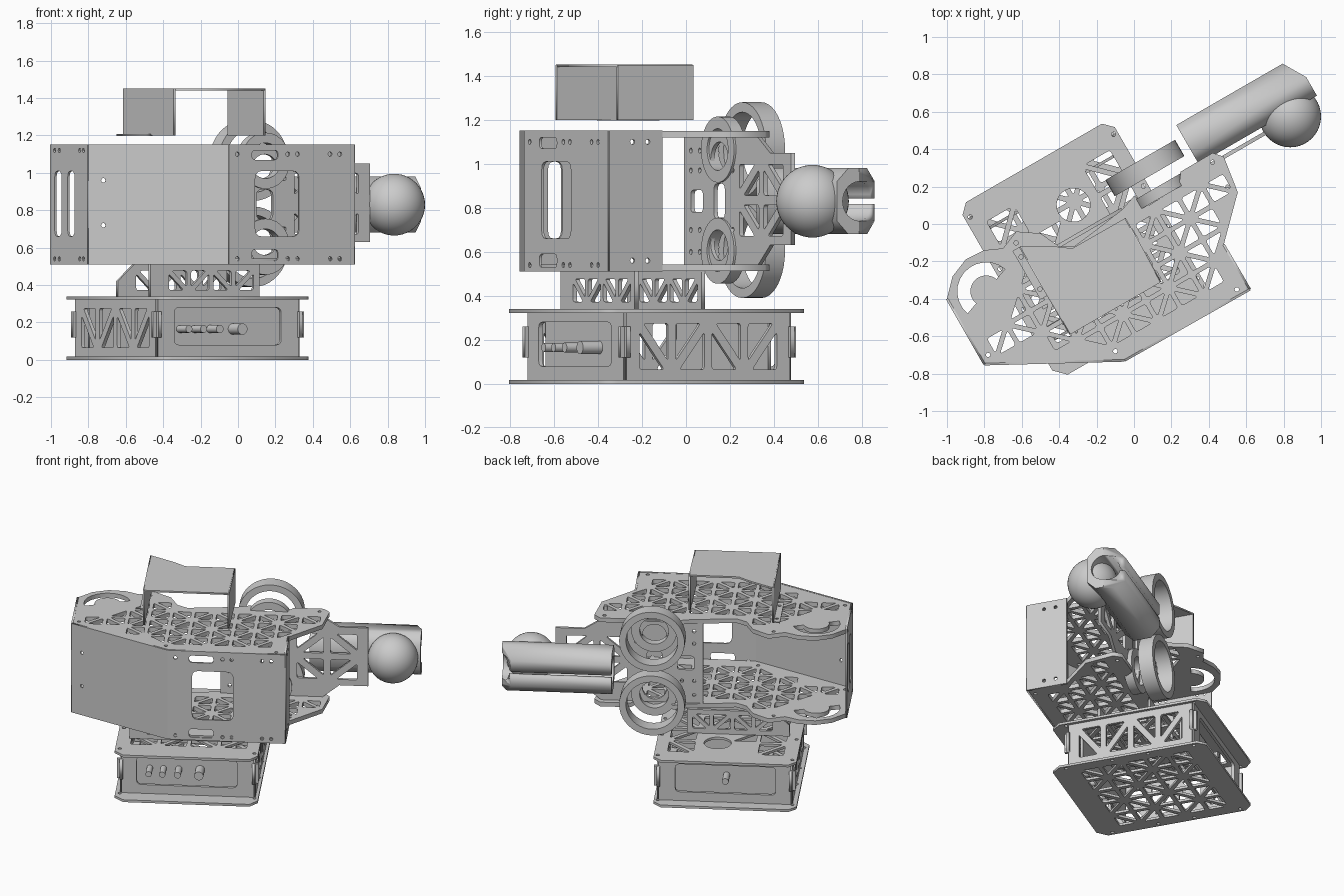
import bpy, bmesh
from math import cos, sin, pi, radians, hypot
from mathutils import Matrix, Vector

if "Cube" in bpy.data.objects:
    bpy.data.objects.remove(bpy.data.objects["Cube"])

C, S = cos(radians(30)), sin(radians(30))
TURN = Matrix.Rotation(radians(30), 4, 'Z')   # whole machine is turned 30 degrees


def uv(x, y):
    return (x * C + y * S, -x * S + y * C)


def circle(x, y, r, n=20):
    return [(x + r * cos(2 * pi * i / n), y + r * sin(2 * pi * i / n)) for i in range(n)]


def rect(x0, y0, x1, y1):
    return [(x0, y0), (x1, y0), (x1, y1), (x0, y1)]


def rounded(poly, r):
    out = []
    for i, p in enumerate(poly):
        p, a, b = Vector(p), Vector(poly[i - 1]), Vector(poly[(i + 1) % len(poly)])
        s = p + (a - p).normalized() * min(r, (a - p).length * .4)
        e = p + (b - p).normalized() * min(r, (b - p).length * .4)
        out += [tuple((1 - t) ** 2 * s + 2 * t * (1 - t) * p + t * t * e) for t in (0, .33, .67, 1)]
    return out


def truss(x0, y0, x1, y1, nx, ny, gap=.014):
    """Rounded triangular cut-outs filling a rectangle."""
    holes, w, h = [], (x1 - x0) / nx, (y1 - y0) / ny
    for i in range(nx):
        for j in range(ny):
            a, b, c, d = rect(x0 + i * w, y0 + j * h, x0 + i * w + w, y0 + j * h + h)
            for t in ([(a, b, c), (a, c, d)] if (i + j) % 2 else [(a, b, d), (b, c, d)]):
                P = [Vector(p) for p in t]
                L = [(P[1] - P[2]).length, (P[2] - P[0]).length, (P[0] - P[1]).length]
                m = sum((p * l for p, l in zip(P, L)), Vector((0, 0))) / sum(L)
                k = 1 - gap / (w * h / sum(L))
                if k > .2:
                    holes.append(rounded([tuple(m + (p - m) * k) for p in P], .015))
    return holes


def edge_dist(p, poly):
    best, p = 9, Vector(p)
    for i in range(len(poly)):
        a, b = Vector(poly[i - 1]), Vector(poly[i])
        t = max(0, min(1, (p - a).dot(b - a) / (b - a).length_squared))
        best = min(best, (a + (b - a) * t - p).length)
    return best


def inside(p, poly):
    r = False
    for i in range(len(poly)):
        (ax, ay), (bx, by) = poly[i - 1], poly[i]
        if (ay > p[1]) != (by > p[1]) and p[0] < (bx - ax) * (p[1] - ay) / (by - ay) + ax:
            r = not r
    return r


def fit(holes, outline, keep_out, margin=.025):
    """Keep the holes lying well inside an outline and clear of other holes."""
    return [h for h in holes
            if all(inside(p, outline) and edge_dist(p, outline) > margin for p in h)
            and all(hypot(p[0] - x, p[1] - y) > r for p in h for x, y, r in keep_out)]


def sheet(name, outline, holes, thick, matrix):
    cu = bpy.data.curves.new(name, 'CURVE')
    cu.dimensions, cu.fill_mode, cu.extrude = '2D', 'BOTH', thick / 2
    for loop in [outline] + holes:
        sp = cu.splines.new('POLY')
        sp.points.add(len(loop) - 1)
        for pt, co in zip(sp.points, loop):
            pt.co = (co[0], co[1], 0, 1)
        sp.use_cyclic_u = True
    tmp = bpy.data.objects.new(name + "_curve", cu)
    bpy.context.collection.objects.link(tmp)
    me = bpy.data.meshes.new_from_object(tmp.evaluated_get(bpy.context.evaluated_depsgraph_get()))
    bpy.data.objects.remove(tmp)
    bm = bmesh.new()
    bm.from_mesh(me)
    bmesh.ops.remove_doubles(bm, verts=bm.verts, dist=1e-5)
    bmesh.ops.recalc_face_normals(bm, faces=bm.faces)
    bm.to_mesh(me)
    bm.free()
    ob = bpy.data.objects.new(name, me)
    bpy.context.collection.objects.link(ob)
    ob.matrix_world = TURN @ matrix
    return ob


def flat(name, outline, holes, z0, z1):
    return sheet(name, outline, holes, z1 - z0, Matrix.Translation((0, 0, (z0 + z1) / 2)))


def upright(name, p, q, outline, holes, thick=.015):
    d = (Vector(q) - Vector(p)).normalized()
    m = Matrix(((d.x, 0, d.y, p[0]), (d.y, 0, -d.x, p[1]), (0, 1, 0, 0), (0, 0, 0, 1)))
    return sheet(name, outline, holes, thick, m)


def rod(name, u, z, r, v0, v1, hole=0):
    return upright(name, (u, (v0 + v1) / 2), (u + 1, (v0 + v1) / 2), circle(0, z, r, 40),
                   [circle(0, z, hole, 40)] if hole else [], v1 - v0)


# Base: two perforated plates
base = [(-.77, -.46), (-.71, -.52), (.12, -.52), (.17, -.46), (.17, .5), (.12, .55), (-.72, .55), (-.77, .5)]
bolts = [circle(u, v, .012, 10) for u in (-.74, .145) for v in (-.42, -.1, .15, .47)]
flat("base_bottom_plate", base, truss(-.69, -.36, .1, .42, 5, 5) + bolts, 0, .017)
flat("base_top_plate", base, fit(truss(-.69, -.36, .1, .42, 4, 4), base, [(-.23, .25, .11)])
     + [circle(-.23, .25, .09)] + bolts, .323, .34)


# Base: walls with end tabs
def tabbed(L, z0, z1, t=.03):
    return [(0, z0), (L, z0), (L, .12), (L + t, .12), (L + t, .26), (L, .26), (L, z1),
            (0, z1), (0, .26), (-t, .26), (-t, .12), (0, .12)]


for n, v in (("front", -.4), ("back", .46)):
    upright("base_wall_" + n, (-.73, v), (.14, v), tabbed(.87, .017, .323),
            [rounded(rect(.1, .08, .76, .28), .03)], .02)
    upright("base_inner_panel_" + n, (-.73, v * .8), (.14, v * .8), rect(.02, .03, .85, .31), [])
for n, u in (("left", -.73), ("right", .14)):
    upright("base_wall_" + n, (u, -.4), (u, .46), tabbed(.86, .017, .323),
            truss(.05, .045, .81, .295, 4, 1, .02), .02)
for i, (u, r) in enumerate(((-.55, .02), (-.46, .02), (-.36, .022), (-.22, .03))):
    rod(f"base_connector_{i}", u, .165, r, -.43, -.32)
rod("base_back_knob", -.3, .17, .022, .37, .48)

# Trusses joining the base to the upper body
for n, v, c in (("front", -.25, 0), ("back", .1, .1)):
    upright("riser_" + n, (-.69, v), (-.016, v), [(0, .34), (.674, .34), (.674, .51), (c, .51), (0, .42)],
            truss(.1, .36, .65, .49, 4, 1, .013), .02)

# Upper body: top and bottom decks
deck = [uv(*p) for p in ((-1, -.4), (-.8, -.75), (-.05, -.73), (.62, -.35), (.48, -.11), (.555, .17), (.48, .36),
                         (.42, .38), (.25, .28), (.24, .2), (.08, .1), (0, .15), (-.06, .08), (-.2, -.03),
                         (-.32, -.12), (-.4, -.12), (-.5, -.05), (-.63, -.04), (-.7, -.13), (-.8, -.14),
                         (-.9, -.19), (-.97, -.28))]
hub = uv(-.79, -.36)
arc = [(hub[0] + r * cos(a), hub[1] + r * sin(a))
       for r, rng in ((.155, range(0, 13)), (.085, range(12, -1, -1)))
       for a in (radians(20 + 15 * i) for i in rng)]
pattern = truss(-1, -.65, .7, .4, 12, 8, .013)
bolts = [circle(*uv(x, y), .012, 10) for x, y in ((-.63, -.1), (-.78, -.7), (-.1, -.68), (.55, -.35), (.5, .2), (.42, .33))]
for n, z in (("bottom", .512), ("top", 1.12)):
    flat(f"body_{n}_deck", deck, fit(pattern, deck, [(*hub, .17)]) + [arc] + bolts, z, z + .03)

# Upper body: folded outer wall
bend = [uv(*p) for p in ((-1, -.4), (-.8, -.75), (-.05, -.73), (.62, -.35), (.48, -.11))]


def dots(xs, zs):
    return [circle(x, z, .012, 10) for x in xs for z in zs]


cuts = [[rounded(rect(x, .66, x + .075, 1.01), .037) for x in (.05, .19)] + dots((.05, .1, .32, .36), (.54, 1.12)),
        dots((.08,), (.72, .96)),
        [rounded(rect(.16, .66, .43, 1.01), .04), rounded(rect(.14, 1.07, .3, 1.12), .02),
         rounded(rect(.14, .53, .3, .59), .02)] + dots((.05, .36, .42, .62, .68), (.54, 1.1)),
        dots((.12, .2), (.56, 1.1))]
for n, p, q, holes in zip(("left", "front_left", "front_right", "right"), bend, bend[1:], cuts):
    L = hypot(q[0] - p[0], q[1] - p[1])
    upright("body_wall_" + n, p, q, rect(0, .51, L, 1.152), holes, .012)

# Central mounting plate
mount = [(-.12, .54), (.55, .54), (.66, .63), (.85, .63), (.85, 1.05), (.66, 1.05), (.55, 1.12), (-.12, 1.12)]
upright("mounting_plate", (0, .07), (1, .07), mount,
        [circle(.2, .64, .08), circle(.2, 1.02, .08), rounded(rect(.15, .75, .25, .91), .03),
         rounded(rect(-.06, .78, .05, .88), .02)]
        + truss(.36, .65, .8, 1.02, 2, 2, .022) + dots((-.06, .02, .32), (.6, .7, .97, 1.06)), .02)

# Twin rings, each with a small collar
for n, z in (("upper", 1.065), ("lower", .605)):
    rod(n + "_ring", .2, z, .215, .18, .28, .17)
    rod(n + "_collar", .2, z, .15, .05, .11, .095)

# Split clamp tube
a, b, k, g, r = .12, .15, .06, .012, .09
tube = [(a, g), (a, b - k), (a - k, b), (k - a, b), (-a, b - k), (-a, k - b), (k - a, -b), (a - k, -b), (a, k - b), (a, -g)]
tube += [(r * cos(t), r * sin(t)) for t in (-.14 - (2 * pi - .28) * i / 28 for i in range(29))]
tube = [(x, z + .83) for x, z in tube]
ob = upright("clamp_tube", (.825, .225), (.825, 1.225), tube, [], .73)
bm = bmesh.new()
bm.from_mesh(ob.data)
cut = bmesh.ops.bisect_plane(bm, geom=bm.verts[:] + bm.edges[:] + bm.faces[:], plane_co=(.115, 0, .295),
                             plane_no=(.07, 0, .12), clear_outer=True)
bmesh.ops.holes_fill(bm, edges=[e for e in bm.edges if e.is_boundary], sides=0)
bm.to_mesh(ob.data)
bm.free()

# Ball
bpy.ops.mesh.primitive_uv_sphere_add(segments=40, ring_count=24, radius=.165, location=(.835, .575, .83))
bpy.context.object.name = "ball"
bpy.ops.object.shade_smooth()

# Raised hood
hood = [(-.589, -.341), (-.034, -.341), (-.028, .051), (-.351, .052), (-.43, .11), (-.588, .2)]
flat("hood_top", hood, [], 1.44, 1.452)
for n, p, q in (("left", hood[0], hood[5]), ("right", hood[1], hood[2])):
    upright("hood_leg_" + n, p, q, rect(0, 1.2, q[1] - p[1], 1.45), [], .012)
flat("hood_foot", rect(-.635, -.1, -.585, .2), dots((-.61,), (-.05, .15)), 1.197, 1.207)
